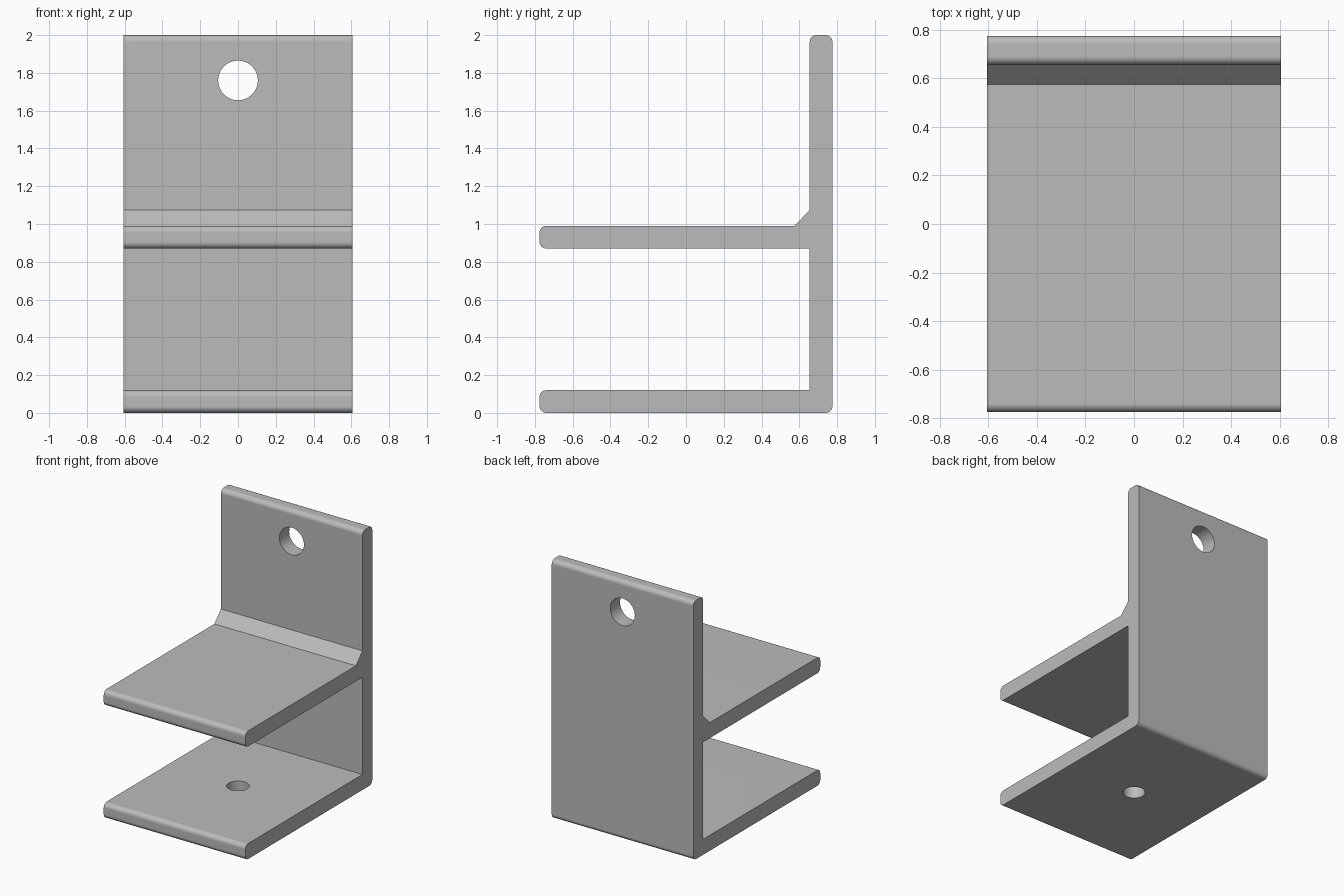
import bpy, bmesh
from math import sin, cos, pi, radians
from mathutils import Vector

if "Cube" in bpy.data.objects:
    bpy.data.objects.remove(bpy.data.objects["Cube"])

HALF_WIDTH = 0.605
DEPTH = 0.775      # half the depth
THICK = 0.12
FILLET = 0.035
SHELF = 0.87       # underside of the upper shelf
WALL = DEPTH - THICK

grey = bpy.data.materials.new("plain_grey")
grey.use_nodes = True
grey.diffuse_color = (0.5, 0.5, 0.5, 1)
grey.node_tree.nodes["Principled BSDF"].inputs["Base Color"].default_value = (0.5, 0.5, 0.5, 1)


def corner(y, z, dy, dz, steps=8):
    """Rounded corner at (y, z); dy and dz point into the solid."""
    cy, cz = y + dy * FILLET, z + dz * FILLET
    arc = [(cy - dy * FILLET * cos(a), cz - dz * FILLET * sin(a))
           for a in (pi / 2 * i / steps for i in range(steps + 1))]
    return arc if dy * dz > 0 else arc[::-1]


def cutter(name, location, radius, tilt):
    bpy.ops.mesh.primitive_cylinder_add(vertices=48, radius=radius, depth=0.4,
                                        location=location, rotation=(tilt, 0, 0))
    ob = bpy.context.object
    ob.name = name
    ob.hide_render = True
    return ob


# Side profile, counter-clockwise from the lower front corner
profile = (
    corner(-DEPTH, 0, 1, 1)
    + corner(DEPTH, 0, -1, 1)
    + corner(DEPTH, 2, -1, -1)
    + corner(WALL, 2, 1, -1)
    + [(WALL, 1.075), (WALL - 0.08, SHELF + THICK)]      # sloped brace
    + corner(-DEPTH, SHELF + THICK, 1, -1)
    + corner(-DEPTH, SHELF, 1, 1)
    + [(WALL, SHELF), (WALL, THICK)]
    + corner(-DEPTH, THICK, 1, -1)
)

# Bracket body, extruded across the width
bm = bmesh.new()
side = bm.faces.new([bm.verts.new((-HALF_WIDTH, y, z)) for y, z in profile])
extruded = bmesh.ops.extrude_face_region(bm, geom=[side])["geom"]
bmesh.ops.translate(bm, vec=Vector((2 * HALF_WIDTH, 0, 0)),
                    verts=[v for v in extruded if isinstance(v, bmesh.types.BMVert)])
bmesh.ops.recalc_face_normals(bm, faces=bm.faces)
mesh = bpy.data.meshes.new("bracket")
bm.to_mesh(mesh)
bm.free()
mesh.materials.append(grey)
bracket = bpy.data.objects.new("bracket", mesh)
bpy.context.collection.objects.link(bracket)

# Screw holes through the wall and the lower shelf
holes = [cutter("wall_hole", (0, DEPTH - THICK / 2, 1.76), 0.105, pi / 2),
         cutter("base_hole", (0, 0, THICK / 2), 0.08, 0)]
bpy.ops.object.select_all(action="DESELECT")
bracket.select_set(True)
bpy.context.view_layer.objects.active = bracket
for hole in holes:
    mod = bracket.modifiers.new(hole.name, "BOOLEAN")
    mod.operation = "DIFFERENCE"
    mod.solver = "EXACT"
    mod.object = hole
    bpy.ops.object.modifier_apply(modifier=mod.name)
    bpy.data.objects.remove(hole)

# Smooth fillets and bores, flat plates
bpy.ops.object.shade_smooth_by_angle(angle=radians(30))
weighted = bracket.modifiers.new("flat_plates", "WEIGHTED_NORMAL")
weighted.keep_sharp = True
